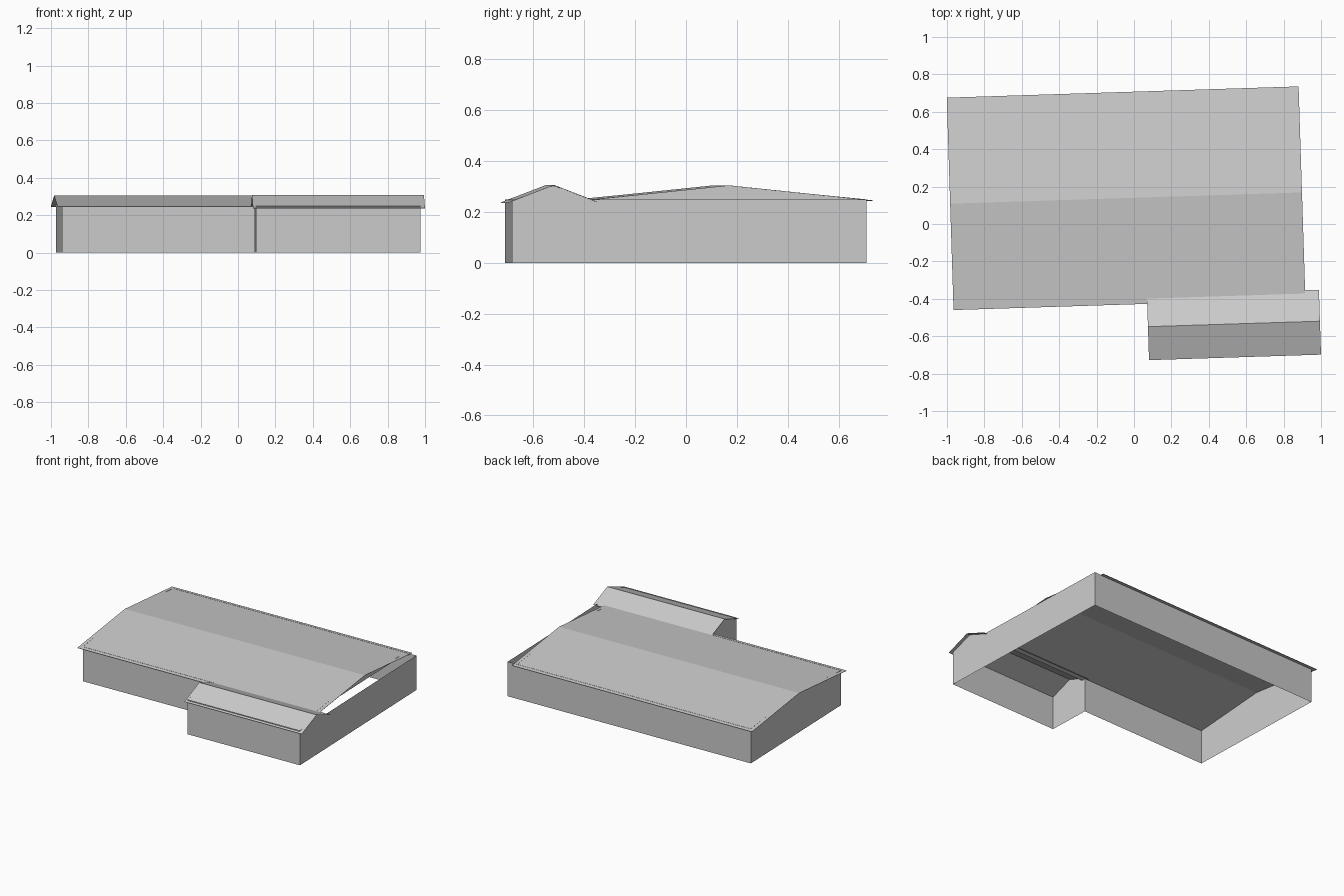
import bpy, math
from mathutils import Matrix

cube = bpy.data.objects.get("Cube")
if cube:
    bpy.data.objects.remove(cube)

TURN = Matrix.Rotation(math.radians(1.83), 4, "Z")  # whole plan is slightly turned
WALL_TOP = 0.25

grey = bpy.data.materials.new("plain grey")
grey.use_nodes = True
grey.diffuse_color = (0.6, 0.6, 0.6, 1)
grey.node_tree.nodes["Principled BSDF"].inputs["Base Color"].default_value = (0.6, 0.6, 0.6, 1)


def add_part(name, verts, faces):
    mesh = bpy.data.meshes.new(name)
    mesh.from_pydata(verts, [], faces)
    mesh.transform(TURN)
    mesh.materials.append(grey)
    obj = bpy.data.objects.new(name, mesh)
    bpy.context.collection.objects.link(obj)
    return obj


def add_roof(name, x0, x1, profile):
    """Two sheets meeting at a ridge; profile holds (y, z) from front to back."""
    verts = [(x, y, z) for y, z in profile for x in (x0, x1)]
    roof = add_part(name, verts, [(0, 1, 3, 2), (2, 3, 5, 4)])
    solid = roof.modifiers.new("thickness", "SOLIDIFY")
    solid.thickness = 0.002
    solid.offset = -1


def add_gable(name, x, y0, ridge, y1, top):
    verts = [(x, y0, WALL_TOP), (x, y1, WALL_TOP), (x, ridge, top)]
    add_part(name, verts, [(0, 1, 2)])


# Outer walls: L-shaped plan, open above and below
plan = [(-0.953, -0.402), (0.073, -0.402), (0.073, -0.715),
        (0.953, -0.715), (0.953, 0.68), (-0.953, 0.68)]
n = len(plan)
add_part("outer_walls",
         [(x, y, z) for z in (0, WALL_TOP) for x, y in plan],
         [(i, (i + 1) % n, (i + 1) % n + n, i + n) for i in range(n)])

# Main hall roof and gables
add_roof("main_roof", -0.979, 0.903, [(-0.429, 0.246), (0.14, 0.305), (0.707, 0.246)])
for side, x in (("right", -0.953), ("left", 0.878)):
    add_gable("main_gable_" + side, x, -0.402, 0.14, 0.68, 0.303)

# Front wing roof and gables
add_roof("wing_roof", 0.057, 0.977, [(-0.73, 0.238), (-0.551, 0.307), (-0.383, 0.242)])
for side, x in (("right", 0.073), ("left", 0.953)):
    add_gable("wing_gable_" + side, x, -0.702, -0.551, -0.402, 0.304)
